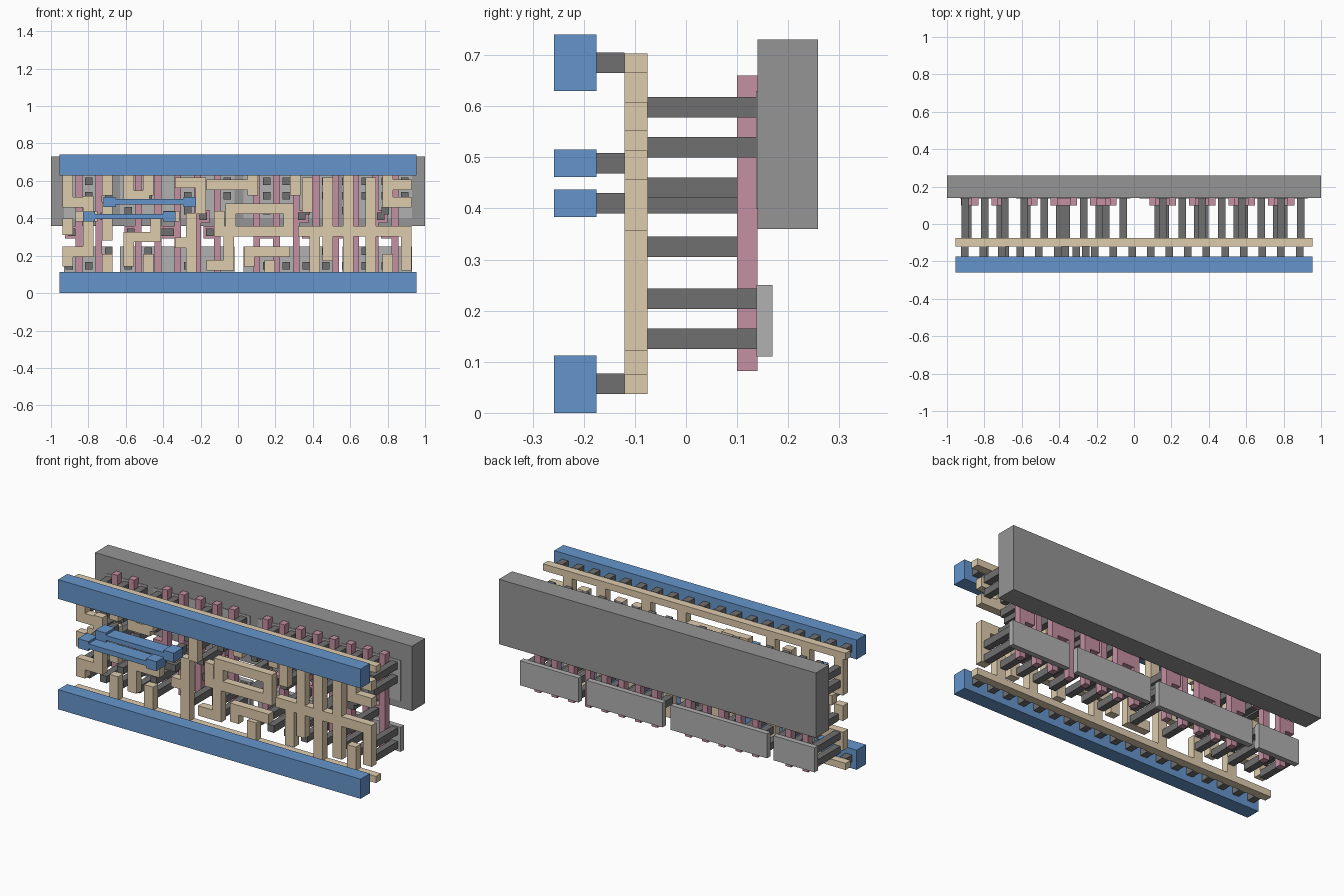
import bpy, bmesh

if "Cube" in bpy.data.objects:
    bpy.data.objects.remove(bpy.data.objects["Cube"])


def material(name, rgb):
    m = bpy.data.materials.new(name)
    m.diffuse_color = (*rgb, 1)
    m.use_nodes = True
    m.node_tree.nodes["Principled BSDF"].inputs["Base Color"].default_value = m.diffuse_color
    return m


BLUE = material("blue", (0.13, 0.30, 0.60))
TAN = material("tan", (0.73, 0.60, 0.42))
PINK = material("pink", (0.56, 0.28, 0.36))
DARK = material("dark_grey", (0.16, 0.16, 0.16))
MID = material("mid_grey", (0.30, 0.30, 0.30))
LIGHT = material("light_grey", (0.44, 0.44, 0.44))
PITCH = 0.1056


def layer(name, rects, y0, y1, mat):
    """Extrude (x0, x1, z0, z1) rectangles between two depths as one object."""
    bm = bmesh.new()
    for x0, x1, z0, z1 in rects:
        for v in bmesh.ops.create_cube(bm, size=1)["verts"]:
            v.co = (x1 if v.co.x > 0 else x0, y1 if v.co.y > 0 else y0,
                    z1 if v.co.z > 0 else z0)
    me = bpy.data.meshes.new(name)
    bm.to_mesh(me)
    bm.free()
    me.materials.append(mat)
    bpy.context.collection.objects.link(bpy.data.objects.new(name, me))


def square(x, z, r=0.02):
    return (x - r, x + r, z - r, z + r)


def trace(x, z, *stops, r=0.028):
    """Right-angled wire: stops alternate between a new z and a new x."""
    out = []
    for i, s in enumerate(stops):
        nx, nz = (s, z) if i % 2 else (x, s)
        if (nx, nz) != (x, z):
            out.append((min(x, nx) - r, max(x, nx) + r, min(z, nz) - r, max(z, nz) + r))
        x, z = nx, nz
    return out


# Back slab and the thin doped strips in front of it
layer("well_slab", [(-1, 1, 0.36, 0.73)], 0.14, 0.258, MID)
spans = [(-0.93, -0.67), (-0.63, -0.02), (0.03, 0.51), (0.56, 0.93)]
layer("lower_diffusion", [(a, b, 0.11, 0.25) for a, b in spans], 0.138, 0.169, LIGHT)
layer("upper_diffusion", [(a, b, 0.40, 0.63) for a, b in spans], 0.137, 0.169, LIGHT)

# Upright gate bars on a regular pitch, with small side pads
gates = [-0.85 + PITCH * i for i in range(17) if i not in (2, 8)]
bars = [(x - 0.018, x + 0.018, 0.082, 0.66) for x in gates]
pads = [(x + (-0.04, 0.03)[i % 2], 0.41 if i % 4 == 1 else 0.325)
        for i, x in enumerate(gates)]
layer("gate_bars", bars + [square(x, z, 0.034) for x, z in pads], 0.10, 0.14, PINK)

# Long pins from wiring to gates and to the doped strips
layer("gate_pins", [square(x, z) for x, z in pads], -0.075, 0.10, DARK)
columns = [-0.903 + PITCH * i for i in range(18) if i not in (5, 7, 9)]
pins = [square(x, z) for i, x in enumerate(columns)
        for z in ((0.145, 0.44, 0.52, 0.598) if i % 2 else (0.145, 0.223, 0.52, 0.598))]
layer("diffusion_pins", pins, -0.075, 0.14, DARK)

# Local wiring: routed traces plus stubs dropping from both rails
left = [(-0.91, 0.6, 0.485, -0.8), (-0.8, 0.49, 0.22, -0.91, 0.17),
        (-0.91, 0.37, 0.34), (-0.84, 0.41, 0.41, -0.78), (-0.7, 0.46, 0.31),
        (-0.585, 0.6, 0.52, -0.5), (-0.585, 0.17, 0.3, -0.44, 0.37),
        (-0.37, 0.41, 0.41, -0.34), (-0.31, 0.59, 0.59, -0.2, 0.45),
        (-0.25, 0.4, 0.17), (-0.31, 0.27, 0.27, -0.25)]
right = [(-0.14, 0.58, 0.58, 0.08), (-0.1, 0.41, 0.33, 0.27, 0.45, -0.04, 0.35),
         (0.06, 0.17, 0.22, 0.25), (-0.05, 0.28, 0.15, -0.14),
         (0.37, 0.59, 0.46), (0.41, 0.13, 0.33), (0.35, 0.33, 0.33, 0.9, 0.15),
         (0.48, 0.59, 0.2), (0.59, 0.64, 0.07), (0.71, 0.59, 0.14),
         (0.8, 0.6, 0.485, 0.9), (0.84, 0.58, 0.58, 0.9)]
tan = [box for w in left + right for box in trace(*w)]
for x in (-0.7, -0.48, 0.8):
    tan += trace(x, 0.65, 0.55) + trace(x, 0.07, 0.18)
for x in (-0.91, 0.08, 0.305):
    tan += trace(x, 0.65, 0.55)
for x in (-0.25, 0.17):
    tan += trace(x, 0.07, 0.15)
layer("local_wiring", [(a, b, max(c, 0.037), min(d, 0.703)) for a, b, c, d in tan],
      -0.12, -0.075, TAN)
layer("wiring_rails", [(-0.955, 0.955, z, z + 0.038) for z in (0.037, 0.665)],
      -0.12, -0.075, TAN)

# Short pins joining the front rails and straps
short = [square(-0.906 + i * 1.791 / 18, z) for i in range(19) for z in (0.057, 0.685)]
straps = [(-0.72, -0.225, 0.488), (-0.83, -0.335, 0.41)]
for a, b, z in straps:
    short += [square(a + 0.033, z), square(b - 0.033, z)]
layer("short_pins", short, -0.175, -0.12, DARK)

# Front power rails and two slim straps with end pads
layer("front_rails", [(-0.955, 0.955, 0, 0.112), (-0.955, 0.955, 0.63, 0.74)],
      -0.258, -0.175, BLUE)
for n, (a, b, z) in zip(("upper_strap", "lower_strap"), straps):
    layer(n, [(a, a + 0.066, z - 0.027, z + 0.027), (b - 0.066, b, z - 0.027, z + 0.027),
              (a + 0.066, b - 0.066, z - 0.014, z + 0.014)], -0.258, -0.175, BLUE)
